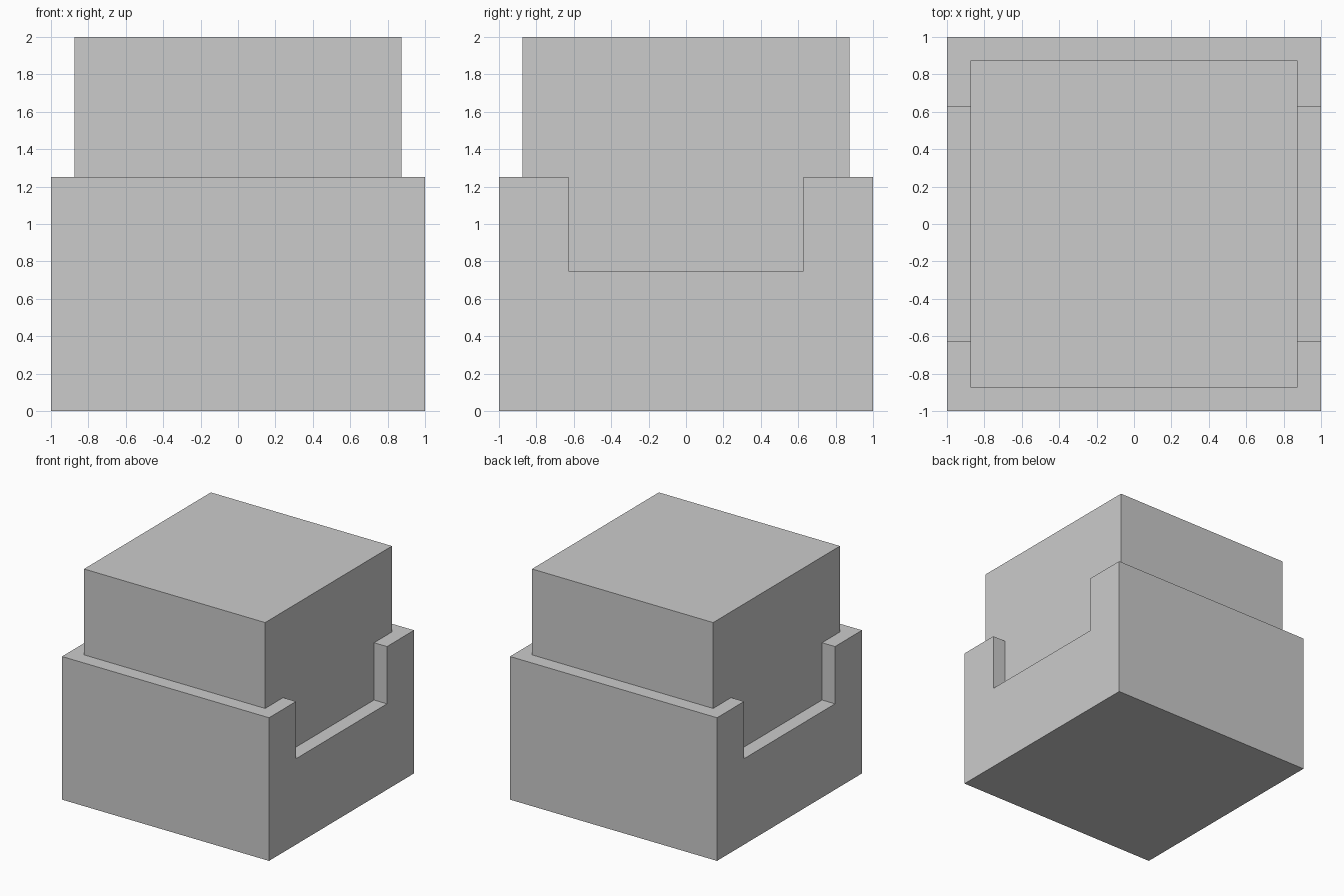
import bpy

if "Cube" in bpy.data.objects:
    bpy.data.objects.remove(bpy.data.objects["Cube"])

grey = bpy.data.materials.new("light_grey")
grey.diffuse_color = (0.6, 0.6, 0.6, 1.0)
grey.use_nodes = True
grey.node_tree.nodes["Principled BSDF"].inputs["Base Color"].default_value = grey.diffuse_color


def box(name, width, depth, z0, z1):
    """Box centred on x and y, spanning z0 to z1."""
    bpy.ops.mesh.primitive_cube_add(size=1, location=(0, 0, (z0 + z1) / 2))
    obj = bpy.context.object
    obj.name = name
    obj.scale = (width, depth, z1 - z0)
    bpy.ops.object.transform_apply(location=True, rotation=False, scale=True)
    obj.data.materials.append(grey)
    return obj


def cut(target, cutter):
    """Subtract a hidden helper from the target."""
    mod = target.modifiers.new(cutter.name, 'BOOLEAN')
    mod.operation = 'DIFFERENCE'
    mod.solver = 'EXACT'
    mod.object = cutter
    cutter.hide_render = True
    cutter.hide_set(True)


# Outer tray: thin walls, with a finger notch in the left and right walls
tray = box("outer_tray", 2, 2, 0, 1.25)
cut(tray, box("cavity_cutter", 1.75, 1.75, 0.125, 1.5))
cut(tray, box("notch_cutter", 2.5, 1.255, 0.75, 1.6))

# Inner block standing in the tray
box("inner_block", 1.75, 1.75, 0.125, 2)
